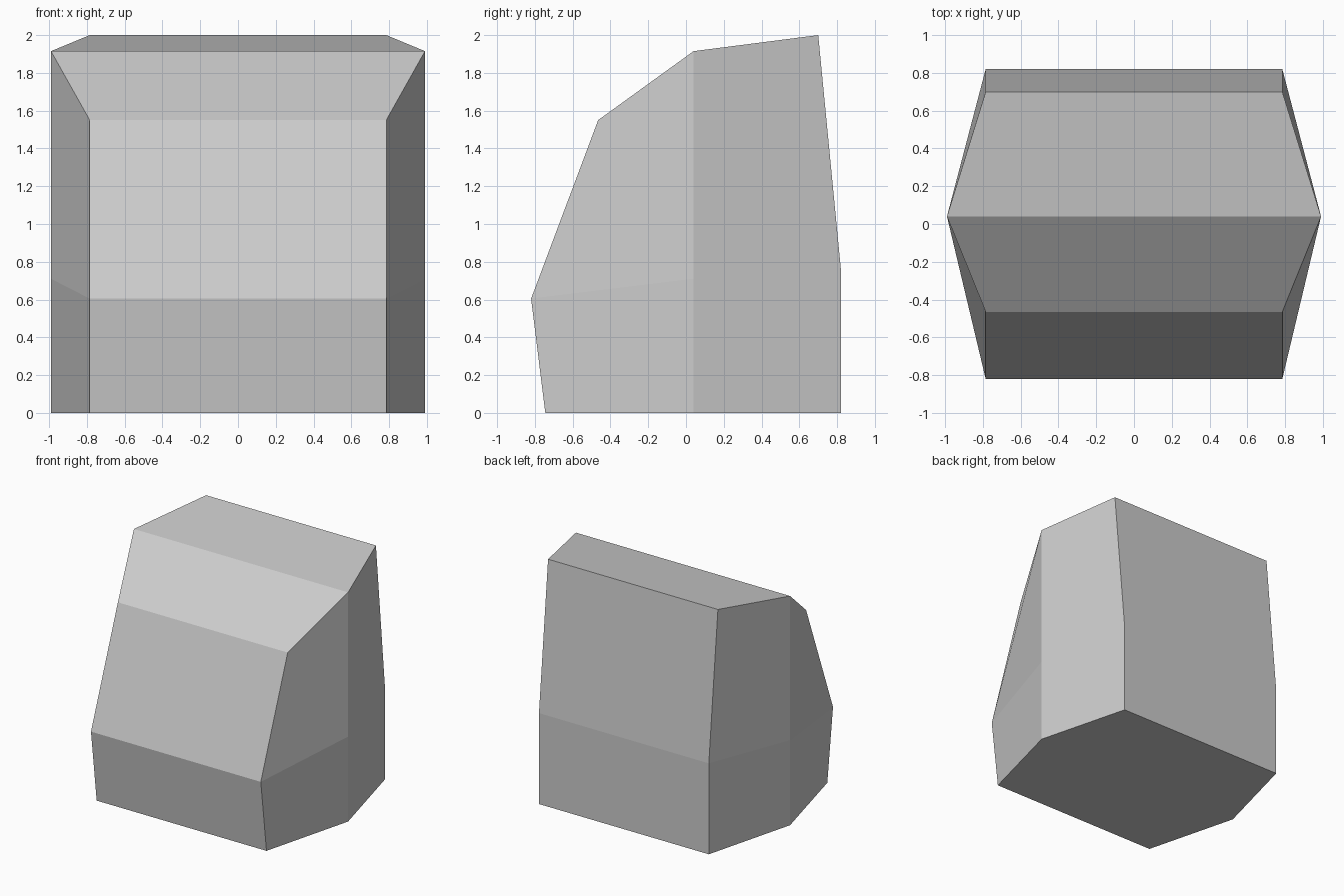
import bpy
import bmesh

cube = bpy.data.objects.get("Cube")
if cube:
    bpy.data.objects.remove(cube, do_unlink=True)

# Single flat grey
grey = bpy.data.materials.new("light grey")
grey.use_nodes = True
colour = (0.6, 0.6, 0.6, 1.0)
grey.diffuse_color = colour
grey.node_tree.nodes["Principled BSDF"].inputs["Base Color"].default_value = colour

# Upright edges of the block: half width, then (y, z) from bottom to top
FRONT = (0.785, [(-0.745, 0), (-0.82, 0.605), (-0.465, 1.55)])
MIDDLE = (0.99, [(0.04, 0), (0.04, 0.71), (0.04, 1.915)])
BACK = (0.785, [(0.82, 0), (0.82, 0.76), (0.70, 2.0)])

bm = bmesh.new()


def edge_column(column, side):
    half_width, points = column
    return [bm.verts.new((side * half_width, y, z)) for y, z in points]


# Six columns running around the hexagonal outline
outline = [edge_column(c, 1) for c in (FRONT, MIDDLE, BACK)]
outline += [edge_column(c, -1) for c in (BACK, MIDDLE, FRONT)]

# Walls in two tiers
for i, column in enumerate(outline):
    following = outline[(i + 1) % len(outline)]
    for tier in range(2):
        bm.faces.new((column[tier], following[tier],
                      following[tier + 1], column[tier + 1]))

# Flat underside, sloping brow and top
bm.faces.new([column[0] for column in reversed(outline)])
top = [column[-1] for column in outline]
bm.faces.new((top[0], top[1], top[4], top[5]))
bm.faces.new((top[1], top[2], top[3], top[4]))
bmesh.ops.recalc_face_normals(bm, faces=bm.faces)

mesh = bpy.data.meshes.new("faceted_block")
bm.to_mesh(mesh)
bm.free()
mesh.materials.append(grey)
block = bpy.data.objects.new("faceted_block", mesh)
bpy.context.collection.objects.link(block)
